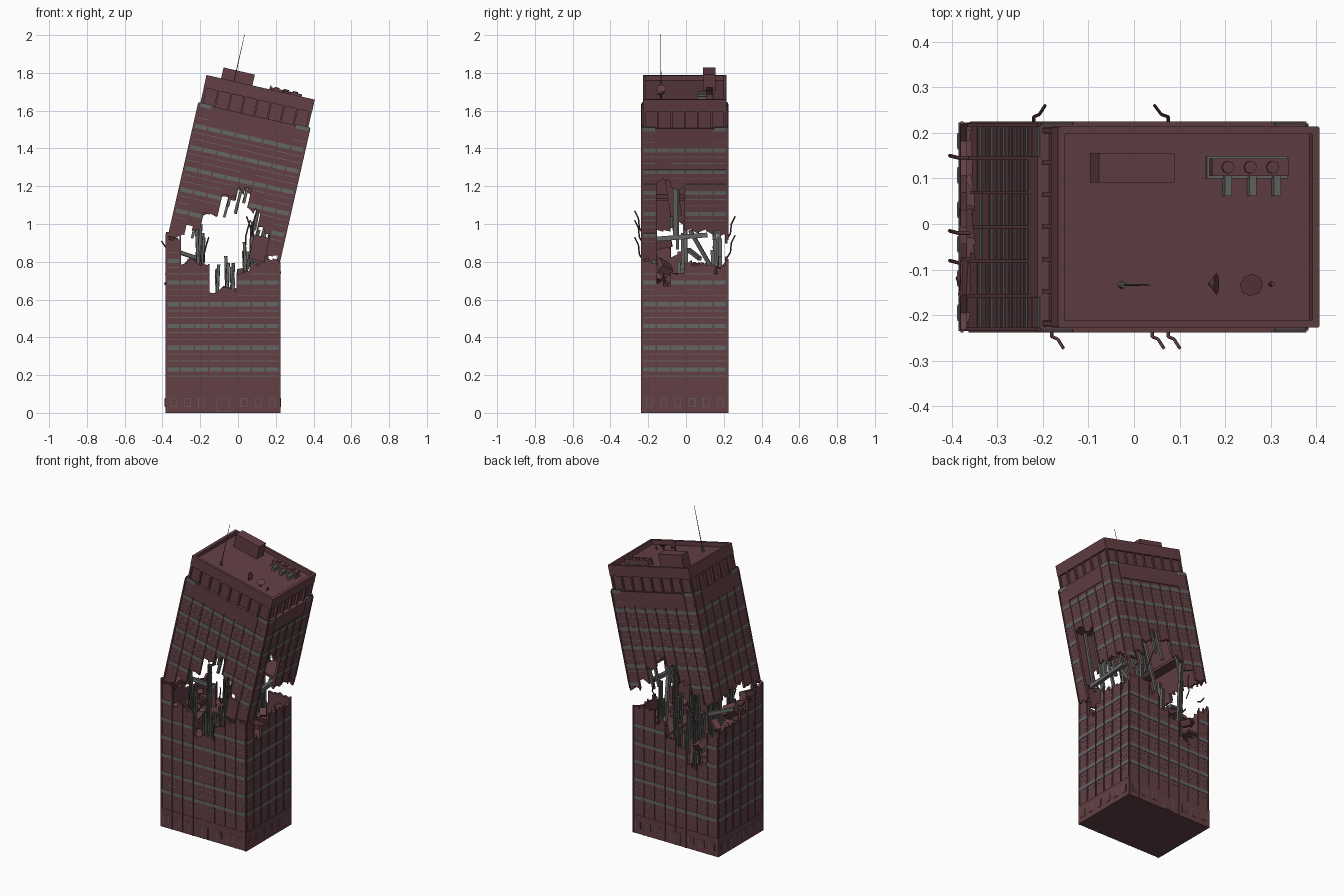
import bpy, bmesh, random
from math import radians, pi
from mathutils import Matrix, Vector

random.seed(4)
cube = bpy.data.objects.get("Cube")
if cube:
    bpy.data.objects.remove(cube)


def material(name, rgb):
    m = bpy.data.materials.new(name)
    m.use_nodes = True
    m.diffuse_color = (*rgb, 1)
    m.node_tree.nodes["Principled BSDF"].inputs["Base Color"].default_value = (*rgb, 1)
    return m


RED = material("dull red masonry", (0.125, 0.05, 0.058))
GREY = material("weathered grey", (0.13, 0.135, 0.125))
HX, HY, BAY = 0.300, 0.226, 0.0755
LOWER = Matrix.Translation((-0.08, -0.0065, 0))
UPPER = Matrix.Translation((-0.08, -0.0065, 0.843)) @ Matrix.Rotation(radians(12.8), 4, 'Y')


class Part:
    """Collects simple solids into one object of one colour."""

    def __init__(self, name, mat, frame):
        self.name, self.mat, self.frame, self.bm = name, mat, frame, bmesh.new()

    def box(self, lo, hi, M=Matrix()):
        lo, hi = Vector(lo), Vector(hi)
        S = Matrix.Diagonal((*(hi - lo), 1))
        bmesh.ops.create_cube(self.bm, size=1, matrix=M @ Matrix.Translation((lo + hi) / 2) @ S)

    def slab(self, loc, size, rot=(0, 0, 0)):
        R = Matrix.Rotation(rot[2], 4, 'Z') @ Matrix.Rotation(rot[1], 4, 'Y') @ Matrix.Rotation(rot[0], 4, 'X')
        h = Vector(size) / 2
        self.box(-h, h, Matrix.Translation(loc) @ R)

    def panel(self, outline, d0, d1, M):
        rings = [[self.bm.verts.new(M @ Vector((s, -d, z))) for s, z in outline] for d in (d1, d0)]
        n = len(outline)
        self.bm.faces.new(rings[0])
        self.bm.faces.new(rings[1][::-1])
        for i in range(n):
            j = (i + 1) % n
            self.bm.faces.new((rings[0][j], rings[0][i], rings[1][i], rings[1][j]))

    def cone(self, loc, r1, r2, depth, sides=8, rot=Matrix()):
        bmesh.ops.create_cone(self.bm, cap_ends=True, segments=sides, radius1=r1, radius2=r2,
                              depth=depth, matrix=Matrix.Translation(loc) @ rot)

    def done(self):
        bmesh.ops.recalc_face_normals(self.bm, faces=self.bm.faces)
        me = bpy.data.meshes.new(self.name)
        self.bm.to_mesh(me)
        self.bm.free()
        me.materials.append(self.mat)
        ob = bpy.data.objects.new(self.name, me)
        ob.matrix_world = self.frame
        bpy.context.collection.objects.link(ob)


def sides():
    """Front, +x, back, -x: transform, half length, outer depth, bay count."""
    for k in range(4):
        half, out, n = ((HX, HY, 8), (HY, HX, 6))[k % 2]
        yield k, Matrix.Rotation(k * pi / 2, 4, 'Z'), half, out, n


def walls(label, frame, end, breaks, rows, sign):
    """Bayed walls from a clean end to a broken edge (sign +1 broken on top)."""
    wall, rib, win = (Part(label + s, m, frame) for s, m in
                      (("_wall_panels", RED), ("_wall_ribs", RED), ("_window_bands", GREY)))
    for k, M, half, out, n in sides():
        w = 2 * half / n
        edge = breaks[k]
        for i, h in enumerate(edge):
            s0 = -half + i * w
            for j in range(2):
                a, b = s0 + j * w / 2, s0 + (j + 1) * w / 2
                ha, hb = (h + random.uniform(-0.02, 0.02) for _ in "ab")
                wall.panel([(a, end), (b, end), (b, hb), (a, ha)], out - 0.014, out, M)
            for z in rows:
                top_row = sign < 0 and z > 0.7
                if (h - z) * sign > 0.02 and not (top_row and 0 < i < n - 1):
                    win.box((s0 + 0.003, -out - 0.002, z - 0.011), (s0 + w - 0.003, -out + 0.002, z + 0.011), M)
                    if (h - z) * sign > 0.08 and not top_row:
                        for g in (-0.035, 0.045):
                            win.box((s0 + 0.003, -out - 0.001, z + g - 0.002),
                                    (s0 + w - 0.003, -out + 0.002, z + g + 0.002), M)
        # Ribs reach the further of the two neighbouring panels
        for i in range(n + 1):
            pair = [edge[max(i - 1, 0)], edge[min(i, n - 1)]]
            tip = sign * max(sign * p for p in pair) + random.uniform(-0.01, 0.015) * sign
            s = max(-half + 0.003, min(half - 0.003, -half + i * w))
            rib.box((s - 0.0035, -out - 0.005, min(end, tip)), (s + 0.0035, -out + 0.001, max(end, tip)), M)
    for p in (wall, rib, win):
        p.done()


# Broken edge heights: front, +x, back (from +x), -x (from +y)
lower_breaks = [[.93, .80, .79, .65, .65, .74, .79, .82],
                [.80, .69, .74, .79, .79, .77],
                [.82, .80, .75, .66, .64, .53, .57, .77],
                [.79, .79, .80, .84, .91, .94]]
upper_breaks = [[.04, .09, .18, .30, .35, .26, .17, .04],
                [.03, .46, .43, .19, .19, .18],
                [.14, .19, .27, .34, .30, .19, .12, .07],
                [.06, .08, .10, .10, .06, .04]]
walls("lower", LOWER, 0.0, lower_breaks, [.23 + .115 * i for i in range(7)], 1)
walls("upper", UPPER, 0.745, upper_breaks, [.168 + .115 * i for i in range(6)], -1)

# Projecting base with its windows and double door
base = Part("base_plinth", RED, LOWER)
base.box((-0.305, -0.2285, 0), (0.305, 0.2285, 0.118))
frames = Part("base_window_frames", GREY, LOWER)
panes = Part("base_window_panes", RED, LOWER)
for k, M, half, out, n in sides():
    w = 2 * half / n
    face = 0.2285 if k % 2 == 0 else 0.305
    spots = [(-half + (i + .5) * w, .018, .032, .08) for i in range(n) if k % 2 or i not in (3, 4)]
    if k % 2 == 0:
        spots += [(-.018, .017, 0.004, .08), (.018, .017, 0.004, .08)]
    for s, h, z0, z1 in spots:
        frames.box((s - h, -face - 0.002, z0), (s + h, -face + 0.001, z1), M)
        panes.box((s - h + .003, -face - 0.003, z0 + .003), (s + h - .003, -face, z1 - .003), M)
for p in (base, frames, panes):
    p.done()

# Inner floors closing both halves
floor = Part("lower_floor", RED, LOWER)
floor.box((-0.29, -0.215, 0.47), (0.29, 0.215, 0.49))
floor.box((-0.29, -0.215, 0.60), (-0.16, 0.215, 0.615))
floor.box((0.10, -0.215, 0.64), (0.29, 0.215, 0.655))
floor.done()
ceiling = Part("upper_floor", RED, UPPER)
ceiling.box((-0.29, -0.215, 0.48), (0.29, 0.215, 0.50))
ceiling.box((-0.29, -0.215, 0.24), (-0.2, 0.215, 0.255))
ceiling.box((0.17, 0.0, 0.25), (0.29, 0.215, 0.265))
ceiling.done()

# Bare steel posts standing up below and hanging down above
posts = Part("standing_posts", GREY, LOWER)
for x, z in ((-.13, 1.02), (-.11, .92), (-.03, .79), (.02, .80), (.05, .76), (.12, .92), (.15, .98), (.17, .86)):
    for y in (-.17, .0, .16):
        y += random.uniform(-.03, .03)
        top = z + random.uniform(-.08, .04)
        tilt = (random.uniform(-.05, .05), random.uniform(-.06, .06), 0)
        for dx in (-.007, .007):
            posts.slab((x + dx, y, (.48 + top) / 2), (.004, .02, top - .48), tilt)
        posts.slab((x, y, (.48 + top) / 2), (.014, .004, top - .48), tilt)
posts.done()
hang = Part("hanging_posts", GREY, UPPER)
for u, v in ((-.17, .05), (-.1, .19), (-.03, .2), (.02, .22), (.05, .28), (.13, .1), (.19, .08)):
    for y in (-.18, -.05, .17):
        low = v + random.uniform(-.02, .06)
        hang.slab((u, y + random.uniform(-.02, .02), (low + .48) / 2), (.014, .016, .48 - low),
                  (0, random.uniform(-.05, .05), 0))
hang.done()

# Fallen beams and tumbled masonry
beams = Part("fallen_beams", GREY, LOWER)
beams.slab((.25, -.03, .93), (.022, .3, .025), (.08, 0, 0))
beams.slab((.27, -.05, 1.08), (.022, .022, .3), (0, .15, 0))
beams.slab((-.2, .05, .84), (.16, .02, .02), (0, .3, .4))
beams.slab((.15, .1, .84), (.02, .02, .3), (.5, .3, 0))
beams.done()
rubble = Part("masonry_rubble", RED, LOWER)
for i in range(26):
    x = random.choice((-1, 1)) * random.uniform(.13, .27)
    rubble.slab((x, random.uniform(-.19, .19), random.uniform(.62, .78)),
                (random.uniform(.03, .09), random.uniform(.03, .09), random.uniform(.01, .04)),
                [random.uniform(-.6, .6) for _ in range(3)])
rubble.slab((.24, -.06, 1.14), (.012, .06, .2), (.15, .2, 0))
rubble.slab((.2, -.2, .87), (.1, .015, .13), (0, .2, 0))
rubble.slab((-.27, -.12, .9), (.05, .1, .05), (.2, .3, 0))
rubble.done()


# Bent reinforcing rods at the break
def rod(i, points):
    cu = bpy.data.curves.new("bent_rod", 'CURVE')
    cu.dimensions, cu.bevel_depth, cu.bevel_resolution = '3D', 0.004, 0
    sp = cu.splines.new('POLY')
    sp.points.add(len(points) - 1)
    for p, q in zip(sp.points, points):
        p.co = (*q, 1)
    cu.materials.append(RED)
    bpy.context.collection.objects.link(bpy.data.objects.new("bent_rod_%d" % i, cu))


for i, (x, side, z) in enumerate(((-.22, 1, .85), (.075, 1, .95), (-.18, -1, .84), (.04, -1, .93), (.075, -1, .98))):
    y0 = .21 if side > 0 else -.222
    lean = random.choice((-.03, .025))
    rod(i, [(x, y0, z - .04), (x, y0 + side * .025, z), (x + lean / 2, y0 + side * .03, z + .05),
            (x + lean, y0 + side * .05, z + .09)])
for i, y in enumerate((.145, -.02, -.085)):
    rod(i + 5, [(-.36, y, .87), (-.385, y, .88), (-.405, y + .005, .91)])

# Crown: plain band, recessed storey with pilasters, parapet and roof
crown = Part("crown", RED, UPPER)
crown.box((-0.30, -0.226, 0.725), (0.30, 0.226, 0.745))
crown.box((-0.278, -0.208, 0.74), (0.278, 0.208, 0.876))
for k, M, half, out, n in sides():
    w = 2 * half / n
    crown.box((-half + w, -out - 0.005, 0.655), (half - w, -out, 0.748), M)
    crown.box((-half + 0.008, -out + 0.006, 0.835), (half - 0.008, -out + 0.022, 0.903), M)
    for i in range(n + 1):
        s = (-half + 0.015) + i * (2 * half - 0.03) / n
        crown.box((s - 0.005, -out + 0.007, 0.745), (s + 0.005, -out + 0.022, 0.836), M)
crown.done()

# Roof equipment
hut = Part("roof_hut", RED, UPPER)
hut.box((-0.215, 0.097, 0.87), (-0.045, 0.162, 0.962))
hut.done()
unit = Part("vent_unit", RED, UPPER)
unit.box((0.05, 0.112, 0.885), (0.222, 0.15, 0.915))
for u in (.085, .135, .185):
    unit.cone((u, 0.131, 0.918), .014, .014, .008)
unit.done()
rack = Part("vent_rack", GREY, UPPER)
rack.box((0.045, 0.106, 0.872), (0.227, 0.156, 0.886))
for u in (.09, .145, .2):
    rack.box((u - .008, 0.068, 0.874), (u + .008, 0.112, 0.9))
rack.done()
dishes = Part("roof_dishes", RED, UPPER)
dishes.cone((0.055, -0.125, 0.905), .006, .024, .014, 8, Matrix.Rotation(1.1, 4, 'Y'))
dishes.cone((0.14, -0.125, 0.9), .008, .026, .014, 8, Matrix.Rotation(.3, 4, 'X'))
for u in (.055, .14, .19):
    dishes.cone((u, -0.125, 0.885), .005, .005, .024, 6)
dishes.done()
mast = Part("antenna_mast", GREY, UPPER)
mast.cone((-0.145, -0.127, 0.885), .009, .007, .03)
mast.cone((-0.145, -0.127, 1.015), .003, .0012, .287, 6)
mast.done()
